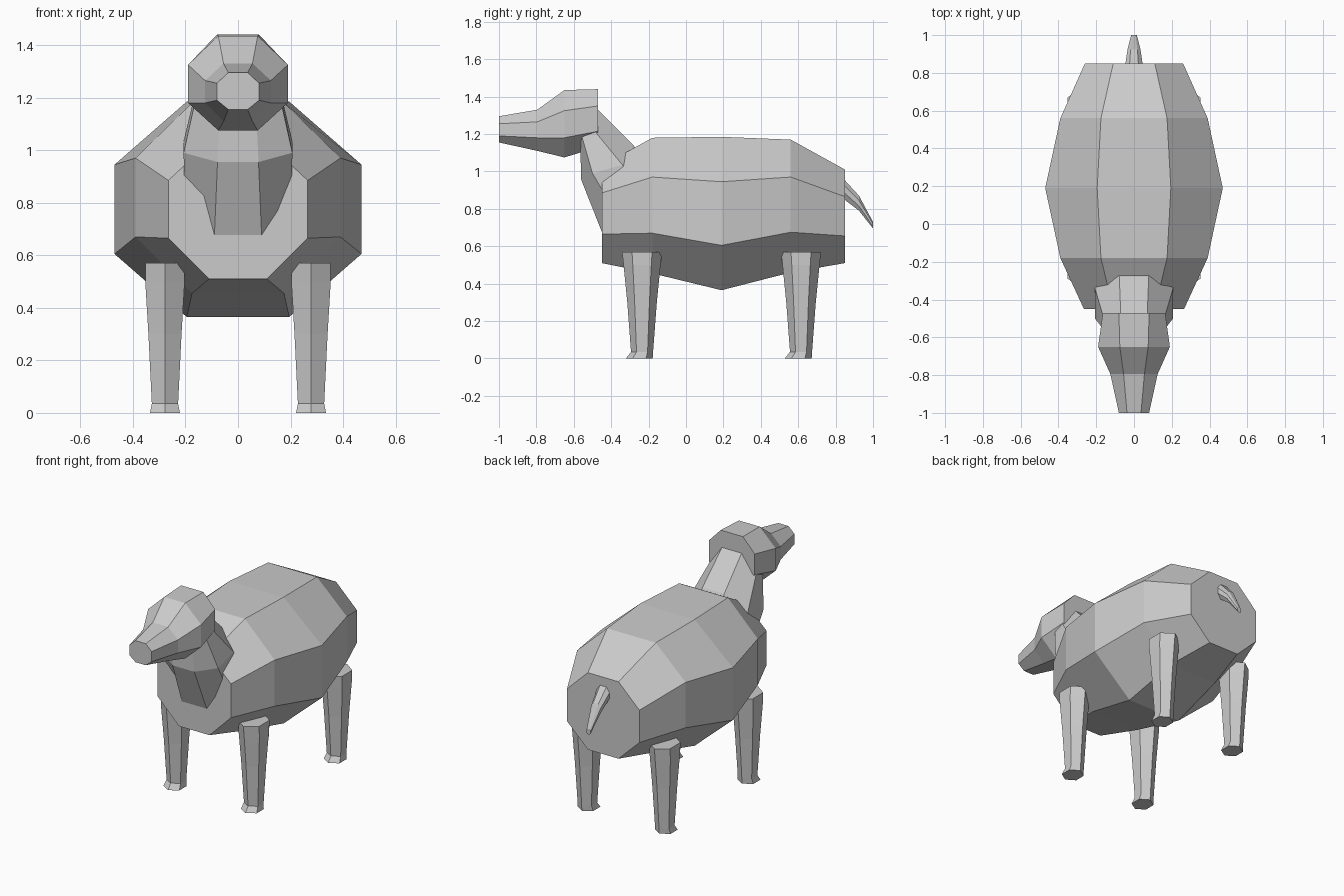
import bpy
import bmesh
from math import sin, cos, pi

default_cube = bpy.data.objects.get("Cube")
if default_cube:
    bpy.data.objects.remove(default_cube, do_unlink=True)

# One plain material for the whole animal
grey = bpy.data.materials.new("plain grey")
grey.use_nodes = True
colour = (0.6, 0.6, 0.6, 1)
grey.diffuse_color = colour
grey.node_tree.nodes["Principled BSDF"].inputs["Base Color"].default_value = colour


def loft(name, rings):
    """Skin a list of equally sized vertex rings and cap both ends."""
    bm = bmesh.new()
    loops = [[bm.verts.new(point) for point in ring] for ring in rings]
    count = len(loops[0])
    for first, second in zip(loops, loops[1:]):
        for i in range(count):
            j = (i + 1) % count
            bm.faces.new((first[i], first[j], second[j], second[i]))
    bm.faces.new(loops[0])
    bm.faces.new(loops[-1])
    bmesh.ops.recalc_face_normals(bm, faces=bm.faces)
    mesh = bpy.data.meshes.new(name)
    bm.to_mesh(mesh)
    bm.free()
    mesh.materials.append(grey)
    obj = bpy.data.objects.new(name, mesh)
    bpy.context.collection.objects.link(obj)
    return obj


def octagon(side, flat, top, upper, lower, bottom):
    """Symmetric eight-sided ring; the last four arguments are (y, z) points."""
    right = [(flat, *top), (side, *upper), (side, *lower), (flat, *bottom)]
    left = [(-x, y, z) for x, y, z in reversed(right)]
    return right + left


def upright(y, side, flat, top, upper, lower, bottom):
    """Octagon standing in a plane of constant y."""
    return octagon(side, flat, (y, top), (y, upper), (y, lower), (y, bottom))


# Barrel body, front to back
loft("body", [
    upright(-0.45, 0.265, 0.11, 1.03, 0.885, 0.665, 0.51),
    upright(-0.18, 0.39, 0.175, 1.18, 0.97, 0.67, 0.455),
    upright(0.19, 0.47, 0.195, 1.185, 0.945, 0.605, 0.365),
    upright(0.56, 0.39, 0.175, 1.17, 0.97, 0.675, 0.46),
    upright(0.85, 0.26, 0.11, 1.01, 0.865, 0.655, 0.51),
])

# Head with tapering muzzle, nose to nape
loft("head", [
    upright(-1, 0.08, 0.037, 1.295, 1.255, 1.19, 1.155),
    upright(-0.795, 0.125, 0.055, 1.33, 1.265, 1.18, 1.11),
    upright(-0.65, 0.19, 0.075, 1.435, 1.325, 1.18, 1.075),
    upright(-0.47, 0.165, 0.08, 1.44, 1.35, 1.215, 1.13),
])

# Slanting neck from inside the head down into the chest
loft("neck", [
    octagon(0.16, 0.07, (-0.475, 1.335), (-0.5, 1.23), (-0.56, 1.2), (-0.565, 1.12)),
    octagon(0.207, 0.078, (-0.28, 1.14), (-0.34, 1.035), (-0.5, 0.99), (-0.56, 0.955)),
    octagon(0.2, 0.095, (-0.1, 0.85), (-0.17, 0.78), (-0.3, 0.65), (-0.4, 0.55)),
])

# Drooping tail
loft("tail", [
    octagon(0.05, 0.025, (0.82, 0.985), (0.82, 0.95), (0.82, 0.91), (0.82, 0.87)),
    octagon(0.034, 0.018, (0.925, 0.87), (0.925, 0.845), (0.925, 0.815), (0.925, 0.79)),
    octagon(0.015, 0.008, (1, 0.73), (1, 0.72), (1, 0.705), (1, 0.695)),
])


def hexagon(x, y, z, half_width, radius):
    """Level six-sided ring with points to the front and back."""
    return [(x + half_width * sin(i * pi / 3) / sin(pi / 3),
             y - radius * cos(i * pi / 3), z) for i in range(6)]


# Four legs, each flaring into a small hoof set slightly forward
for end, y in (("front", -0.235), ("back", 0.615)):
    for side, sign in (("left", 1), ("right", -1)):
        x = 0.278 * sign
        loft(f"{end}_{side}_leg", [
            hexagon(x, y, 0.57, 0.075, 0.107),
            hexagon(x, y, 0.5, 0.075, 0.099),
            hexagon(x, y, 0.3, 0.063, 0.079),
            hexagon(x, y, 0.035, 0.05, 0.059),
            hexagon(x, y - 0.015, 0, 0.057, 0.072),
        ])
